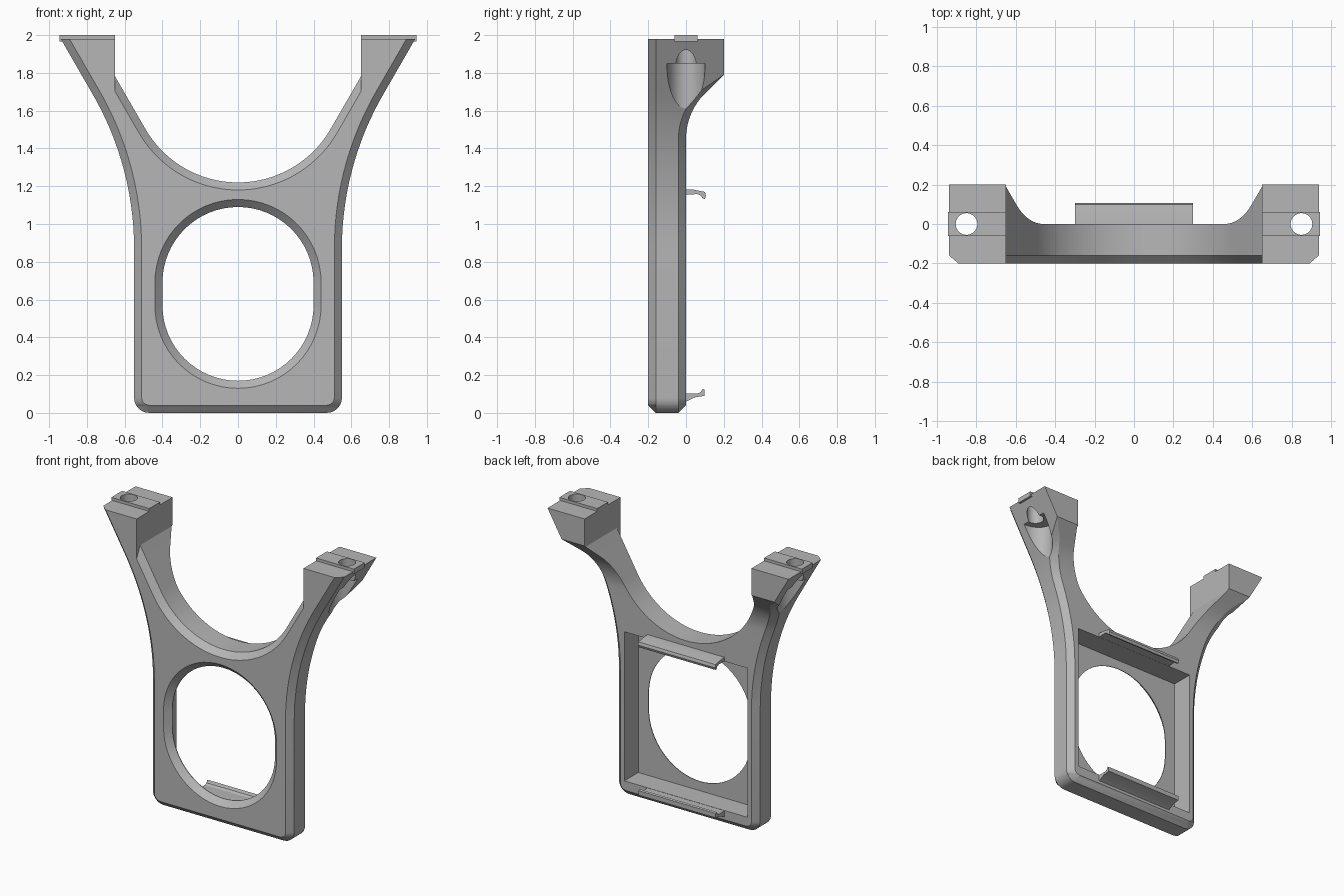
import bpy
import bmesh
from math import sin, cos, pi, sqrt, radians

if "Cube" in bpy.data.objects:
    bpy.data.objects.remove(bpy.data.objects["Cube"], do_unlink=True)

grey = bpy.data.materials.new("plain_grey")
grey.use_nodes = True
grey.diffuse_color = (0.47, 0.47, 0.47, 1)
grey.node_tree.nodes["Principled BSDF"].inputs["Base Color"].default_value = (0.47, 0.47, 0.47, 1)


def loft(name, rings):
    """Skin closed rings of equal length and cap both ends."""
    bm = bmesh.new()
    rows = [[bm.verts.new(p) for p in ring] for ring in rings]
    n = len(rows[0])
    for a, b in zip(rows, rows[1:]):
        for i in range(n):
            j = (i + 1) % n
            bm.faces.new((a[i], a[j], b[j], b[i]))
    bm.faces.new(rows[0])
    bm.faces.new(rows[-1])
    bmesh.ops.remove_doubles(bm, verts=bm.verts, dist=1e-5)
    bmesh.ops.recalc_face_normals(bm, faces=bm.faces)
    mesh = bpy.data.meshes.new(name)
    bm.to_mesh(mesh)
    bm.free()
    mesh.materials.append(grey)
    obj = bpy.data.objects.new(name, mesh)
    bpy.context.collection.objects.link(obj)
    return obj


def box(name, x0, x1, y0, y1, z0, z1):
    return loft(name, [[(x0, y0, z), (x1, y0, z), (x1, y1, z), (x0, y1, z)] for z in (z0, z1)])


def tube(name, x, rx, ry, z0, z1, n=48):
    return loft(name, [[(x + rx * cos(2 * pi * i / n), ry * sin(2 * pi * i / n), z)
                        for i in range(n)] for z in (z0, z1)])


def activate(obj):
    bpy.ops.object.select_all(action='DESELECT')
    obj.select_set(True)
    bpy.context.view_layer.objects.active = obj


def combine(target, tool, operation='DIFFERENCE'):
    activate(target)
    mod = target.modifiers.new("combine", 'BOOLEAN')
    mod.operation, mod.solver, mod.object = operation, 'EXACT', tool
    bpy.ops.object.modifier_apply(modifier=mod.name)
    bpy.data.objects.remove(tool, do_unlink=True)


# Frame outline: rounded foot, straight sides, arms flaring at 30 degrees
CH, SWEEP = 0.04, 1.63


def half_width(z, d=0.0):
    """Half width at height z, with the outline moved inward by d."""
    if z < 0.08:
        r = 0.08 - d
        return 0.47 + sqrt(max(0, r * r - (0.08 - z) ** 2))
    if z < 0.87:
        return 0.55 - d
    if z < 0.87 + (SWEEP + d) / 2:
        return 0.55 + SWEEP - sqrt((SWEEP + d) ** 2 - (z - 0.87) ** 2)
    return 0.95 - (2 - z) * 0.577 - d * 1.155


def back(z):
    """Back surface, curving out into the arm pads."""
    if z < 1.45:
        return 0.0
    if z < 1.69:
        return 0.34 - sqrt(0.34 ** 2 - (z - 1.45) ** 2)
    return min(0.2, 0.1 + (z - 1.69))


def section(z):
    c = CH * min(1, max(0, (1.79 - z) / 0.09))
    lift = max(0, CH - z)
    w, b = half_width(z), back(z)
    wf, wb = half_width(z, CH), half_width(z, c)
    right = [(wf, lift - 0.2), (w, CH - 0.2), (w, b - c), (wb, b - lift)]
    return [(x, y, z) for x, y in right] + [(-x, y, z) for x, y in reversed(right)]


heights = [0, 0.004, 0.012, 0.025, 0.04, 0.045, 0.055, 0.067, 0.08]
heights += [0.87 + 0.58 * i / 10 for i in range(11)]
heights += [1.45 + 0.24 * i / 10 for i in range(1, 11)]
heights += [1.72, 1.75, 1.79, 1.98]
frame = loft("frame", [section(z) for z in heights])

# Raised ridge across both pads, split by the cradle cut
combine(frame, box("ridge", -0.945, 0.945, -0.06, 0.06, 1.965, 2.0), 'UNION')


# Cradle between the arms, chamfered at the front
def cradle_ring(y):
    d = max(0, -0.16 - y)
    r, c, wall = 0.566, 1.786, 0.65
    z_wall = c + 2 * (wall * cos(pi / 6) - r - d)
    pts = [(wall, 2.2), (wall, z_wall)]
    for i in range(41):
        a = radians(-30 - 120 * i / 40)
        pts.append(((r + d) * cos(a), c + (r + d) * sin(a)))
    pts += [(-wall, z_wall), (-wall, 2.2)]
    return [(x, y, z) for x, z in pts]


combine(frame, loft("cradle_cut", [cradle_ring(y) for y in (-0.26, -0.16, 0.4)]))

# Rectangular pocket in the back
combine(frame, box("pocket_cut", -0.48, 0.48, -0.155, 0.1, 0.105, 1.155))


# Rounded window with a front chamfer
def window_ring(y):
    r = 0.4 + max(0, -0.16 - y)
    ring = []
    for start, zc in ((0, 0.69), (pi, 0.57)):
        for i in range(33):
            a = start + pi * i / 32
            ring.append((r * cos(a), y, zc + r * sin(a)))
    return ring


combine(frame, loft("window_cut", [window_ring(y) for y in (-0.26, -0.16, 0.1)]))

# Screw holes and the counterbores breaking out of the arm sides
for s in (-1, 1):
    combine(frame, tube("counterbore_cut", s * 0.85, 0.122, 0.1, 1.4, 1.85))
    combine(frame, tube("hole_cut", s * 0.85, 0.055, 0.055, 1.5, 2.1))


# Hooked clips above and below the pocket
def clip(name, profile):
    return loft(name, [[(x, y, z) for y, z in profile] for x in (-0.3, 0.3)])


upper = clip("upper_clip", [(-0.03, 1.155), (0.06, 1.158), (0.08, 1.15), (0.088, 1.135),
                            (0.1, 1.133), (0.106, 1.15), (0.1, 1.17), (0.04, 1.182), (-0.03, 1.185)])
lower = clip("lower_clip", [(-0.03, 0.06), (0, 0.06), (0.05, 0.083), (0.098, 0.09), (0.098, 0.122),
                            (0.088, 0.128), (0.078, 0.11), (0.06, 0.102), (-0.03, 0.104)])

for obj in (frame, upper, lower):
    activate(obj)
    bpy.ops.object.shade_smooth_by_angle(angle=radians(20))
